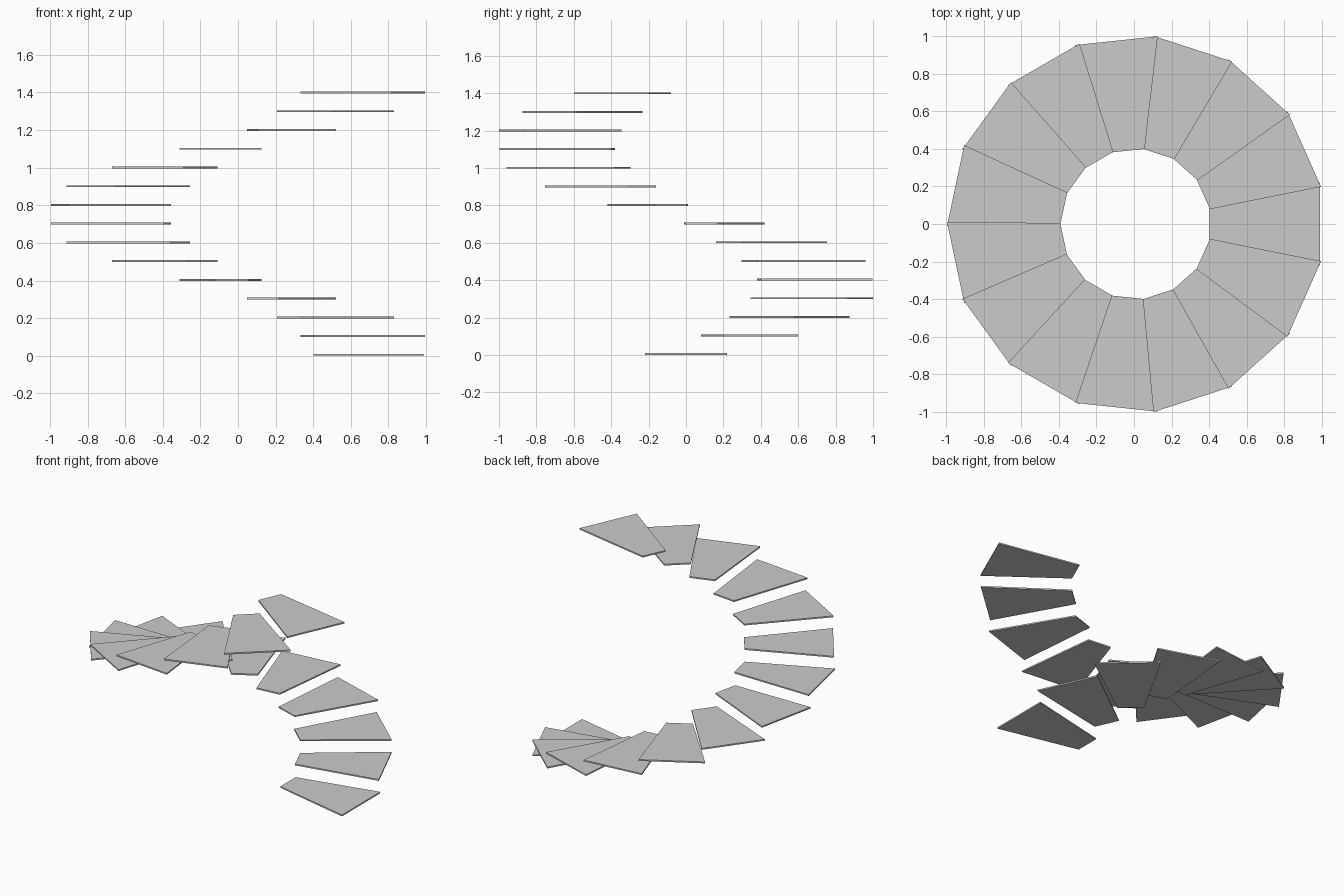
import bpy, bmesh
from math import radians
from mathutils import Matrix

if "Cube" in bpy.data.objects:
    bpy.data.objects.remove(bpy.data.objects["Cube"])

STEPS, TURN, RISE, THICK = 15, 24, 0.0996, 0.01
SHIFT_X = 0.0098  # keeps the whole spiral centred on x = 0

# flat wedge-shaped tread outline, pointing along +x
TREAD = [(0.392, -0.088), (0.98, -0.22), (0.98, 0.22), (0.392, 0.088)]


def make_tread(index):
    bm = bmesh.new()
    base = bm.faces.new([bm.verts.new((x, y, 0)) for x, y in TREAD])
    ext = bmesh.ops.extrude_face_region(bm, geom=[base])
    top = [v for v in ext["geom"] if isinstance(v, bmesh.types.BMVert)]
    bmesh.ops.translate(bm, verts=top, vec=(0, 0, THICK))
    bmesh.ops.recalc_face_normals(bm, faces=bm.faces)
    # climb and turn around the central axis
    bm.transform(Matrix.Translation((SHIFT_X, 0, index * RISE))
                 @ Matrix.Rotation(radians(TURN * index), 4, 'Z'))
    name = f"stair_tread_{index + 1:02d}"
    mesh = bpy.data.meshes.new(name)
    bm.to_mesh(mesh)
    bm.free()
    bpy.context.collection.objects.link(bpy.data.objects.new(name, mesh))


# spiral of floating treads
for i in range(STEPS):
    make_tread(i)
